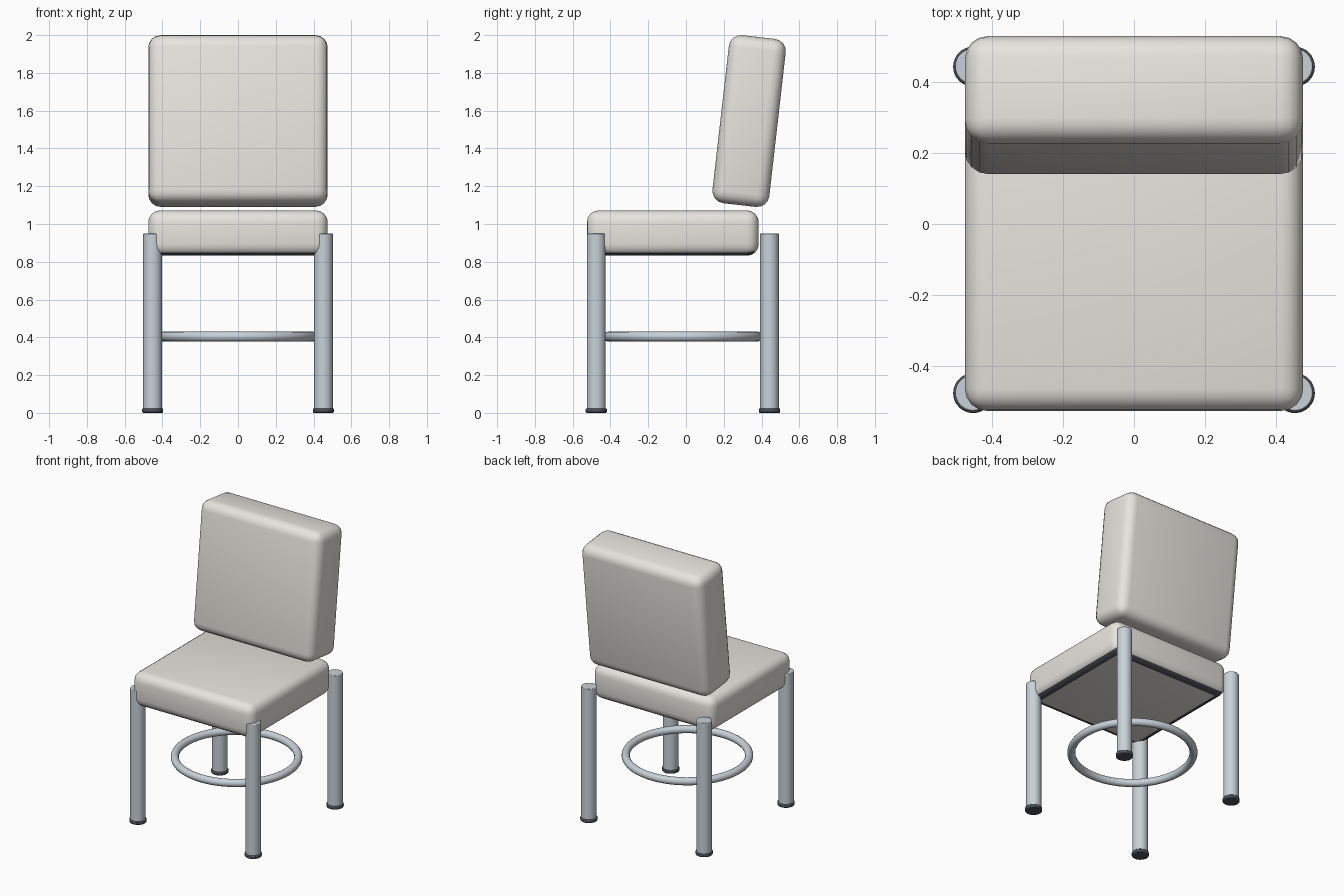
import bpy, bmesh, math

if "Cube" in bpy.data.objects:
    bpy.data.objects.remove(bpy.data.objects["Cube"])


def material(name, rgb):
    m = bpy.data.materials.new(name)
    m.diffuse_color = (*rgb, 1)
    m.use_nodes = True
    m.node_tree.nodes["Principled BSDF"].inputs["Base Color"].default_value = m.diffuse_color
    return m


FABRIC = material("cream_fabric", (0.80, 0.78, 0.73))
METAL = material("grey_metal", (0.58, 0.64, 0.69))
DARK = material("dark_rubber", (0.07, 0.08, 0.10))


def smooth(obj, angle=40):
    bpy.ops.object.select_all(action='DESELECT')
    obj.select_set(True)
    bpy.context.view_layer.objects.active = obj
    bpy.ops.object.shade_smooth_by_angle(angle=math.radians(angle))


def cushion(name, size, loc, radius, tilt=0):
    bm = bmesh.new()
    bmesh.ops.create_cube(bm, size=1)
    bmesh.ops.scale(bm, vec=size, verts=bm.verts)
    bmesh.ops.bevel(bm, geom=bm.edges[:], offset=radius, segments=4,
                    profile=0.5, affect='EDGES')
    me = bpy.data.meshes.new(name)
    bm.to_mesh(me)
    bm.free()
    obj = bpy.data.objects.new(name, me)
    bpy.context.collection.objects.link(obj)
    obj.location = loc
    obj.rotation_euler.x = math.radians(tilt)
    me.materials.append(FABRIC)
    smooth(obj)
    return obj


def cylinder(name, radius, z0, z1, x, y, mat, bevel):
    bpy.ops.mesh.primitive_cylinder_add(vertices=32, radius=radius, depth=z1 - z0,
                                        location=(x, y, (z0 + z1) / 2))
    obj = bpy.context.object
    obj.name = name
    obj.data.materials.append(mat)
    smooth(obj)
    mod = obj.modifiers.new("edge", 'BEVEL')
    mod.width = bevel
    mod.segments = 2
    return obj


# Seat with a dark piping along its lower edge
seat = cushion("seat", (0.95, 0.91, 0.24), (0, -0.07, 0.952), 0.062)
seat.data.materials.append(DARK)
for f in seat.data.polygons:
    if f.center.z < -0.099 and f.normal.z > -0.99:
        f.material_index = 1

# Reclined backrest
cushion("backrest", (0.95, 0.303, 0.895), (0, 0.334, 1.545), 0.065, -6.5)

# Legs with rubber feet
for side, x in (("left", -0.452), ("right", 0.452)):
    for end, y in (("front", -0.475), ("back", 0.442)):
        cylinder(f"{end}_{side}_leg", 0.05, 0.01, 0.95, x, y, METAL, 0.004)
        cylinder(f"{end}_{side}_foot", 0.056, 0.0, 0.024, x, y, DARK, 0.006)

# Foot ring
bpy.ops.mesh.primitive_torus_add(major_segments=64, minor_segments=16,
                                 major_radius=0.397, minor_radius=0.026,
                                 location=(0, -0.016, 0.404))
ring = bpy.context.object
ring.name = "foot_ring"
ring.data.materials.append(METAL)
smooth(ring)
